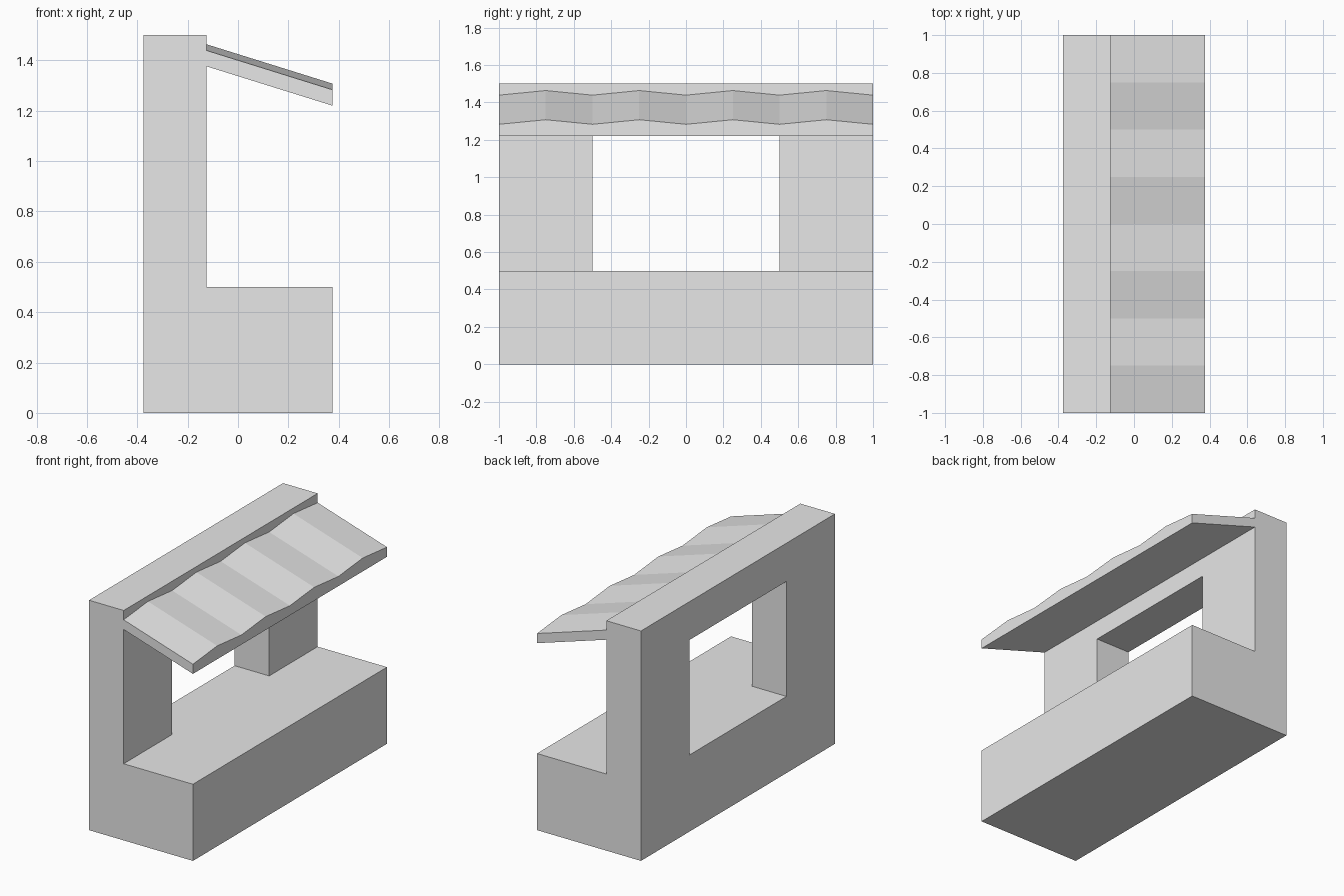
import bpy, bmesh

if "Cube" in bpy.data.objects:
    bpy.data.objects.remove(bpy.data.objects["Cube"])

grey = bpy.data.materials.new("plain_grey")
grey.diffuse_color = (0.8, 0.8, 0.8, 1)
grey.use_nodes = True
grey.node_tree.nodes["Principled BSDF"].inputs["Base Color"].default_value = grey.diffuse_color


def add_object(name, bm):
    bmesh.ops.remove_doubles(bm, verts=bm.verts, dist=1e-5)
    bmesh.ops.recalc_face_normals(bm, faces=bm.faces)
    mesh = bpy.data.meshes.new(name)
    bm.to_mesh(mesh)
    bm.free()
    mesh.materials.append(grey)
    bpy.context.collection.objects.link(bpy.data.objects.new(name, mesh))


# Stall body: wall with window opening and counter, one shell from solid cells
grid = ([-0.375, -0.125, 0.375], [-1, -0.5, 0.5, 1], [0, 0.5, 1.25, 1.5])


def solid(c):
    if any(not 0 <= c[a] < len(grid[a]) - 1 for a in range(3)):
        return False
    i, j, k = c
    return k == 0 or (i == 0 and not (j == 1 and k == 1))


bm = bmesh.new()
for cell in [(i, j, k) for i in range(2) for j in range(3) for k in range(3)]:
    if not solid(cell):
        continue
    for axis in range(3):
        for side in (0, 1):
            other = list(cell)
            other[axis] += 2 * side - 1
            if solid(other):
                continue
            u, v = [a for a in range(3) if a != axis]
            corners = []
            for du, dv in ((0, 0), (1, 0), (1, 1), (0, 1)):
                n = list(cell)
                n[axis] += side
                n[u] += du
                n[v] += dv
                corners.append(bm.verts.new([grid[a][n[a]] for a in range(3)]))
            bm.faces.new(corners)
add_object("stall_body", bm)

# Awning: zigzag top, flat underside, sloping down away from the wall
bm = bmesh.new()
profile = [(-1 + 0.25 * i, 0.0875 if i % 2 else 0.063) for i in range(9)]
profile += [(1, 0), (-1, 0)]
inner = [bm.verts.new((-0.125, y, 1.376 + h)) for y, h in profile]
outer = [bm.verts.new((0.375, y, 1.22 + h)) for y, h in profile]
bm.faces.new(inner)
bm.faces.new(outer)
for i in range(len(profile)):
    j = (i + 1) % len(profile)
    bm.faces.new((inner[i], inner[j], outer[j], outer[i]))
add_object("awning", bm)
